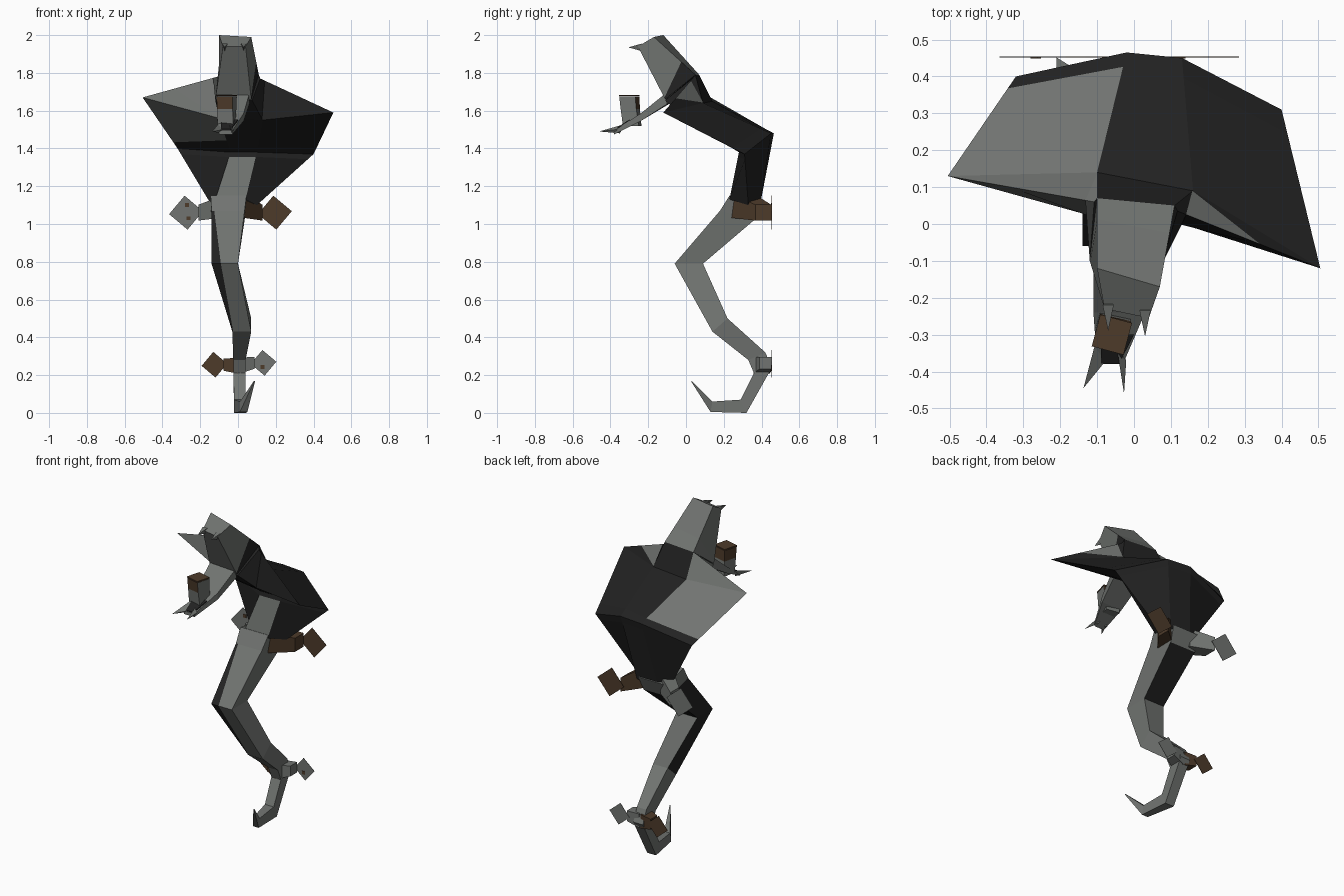
import bpy, bmesh
from math import cos, sin, radians
from mathutils import Vector

default_cube = bpy.data.objects.get("Cube")
if default_cube:
    bpy.data.objects.remove(default_cube, do_unlink=True)


def make_material(name, red, green, blue):
    material = bpy.data.materials.new(name)
    material.use_nodes = True
    colour = (red, green, blue, 1)
    material.diffuse_color = colour
    material.node_tree.nodes["Principled BSDF"].inputs["Base Color"].default_value = colour
    return material


scale_grey = make_material("scale grey", .165, .175, .165)
hood_black = make_material("hood black", .016, .016, .016)
bark_brown = make_material("bark brown", .074, .043, .023)
palette = [scale_grey, hood_black, bark_brown]
GREY, BLACK, BROWN = range(len(palette))


def finish(name, bm):
    bmesh.ops.recalc_face_normals(bm, faces=bm.faces)
    mesh = bpy.data.meshes.new(name)
    bm.to_mesh(mesh)
    bm.free()
    for material in palette:
        mesh.materials.append(material)
    item = bpy.data.objects.new(name, mesh)
    bpy.context.collection.objects.link(item)
    return item


def loft(name, rings, colour_rule):
    """Skin between rings; colour_rule(segment, side) picks the material."""
    bm = bmesh.new()
    loops = [[bm.verts.new(point) for point in ring] for ring in rings]
    count = len(rings[0])
    for segment, (low, high) in enumerate(zip(loops, loops[1:])):
        for side in range(count):
            after = (side + 1) % count
            face = bm.faces.new((low[side], low[after], high[after], high[side]))
            face.material_index = colour_rule(segment, side)
    bm.faces.new(loops[0]).material_index = colour_rule(0, 0)
    bm.faces.new(loops[-1]).material_index = colour_rule(len(rings) - 2, 0)
    return finish(name, bm)


def blend(ring, other, *amounts):
    """Ring between two others, with amounts repeated round the ring."""
    return [Vector(a).lerp(Vector(b), amounts[i % len(amounts)])
            for i, (a, b) in enumerate(zip(ring, other))]


def all_grey(segment, side):
    return GREY


def all_black(segment, side):
    return BLACK


def all_brown(segment, side):
    return BROWN


def body_ring(left, right, ridge, front, back):
    """Front edge with a ridge part of the way along, then the back edge."""
    middle = left + (right - left) * ridge
    return [(left, *front), (middle, *front), (right, *front), (right, *back), (left, *back)]


# Winding body, from the hooked tail up to the collar
body_rings = [
    body_ring(.085, .09, .1, (.03, .17), (.028, .165)),
    body_ring(.01, .05, .1, (.14, .06), (.13, .005)),
    body_ring(-.02, .04, .1, (.29, .07), (.32, 0)),
    body_ring(-.025, .04, .1, (.36, .21), (.455, .24)),
    body_ring(-.025, .04, .1, (.33, .28), (.42, .32)),
    body_ring(-.03, .07, .05, (.14, .43), (.22, .5)),
    body_ring(-.14, 0, .35, (-.06, .79), (.09, .79)),
    body_ring(-.14, .035, .08, (.18, 1.07), (.36, 1.02)),
    body_ring(-.145, .045, .08, (.23, 1.15), (.4, 1.11)),
]


def body_colour(segment, side):
    dark_flank = side in (0, 4) and segment in (5, 6)
    dark_back = side == 3 and segment == 6
    return BLACK if dark_flank or dark_back else GREY


loft("winding_body", body_rings, body_colour)

# Flared hood: belly pair, wing, spine pair, wing in each ring
hood_base = [(-.12, .23, 1.13), (.04, .23, 1.13), (.1, .33, 1.1),
             (.06, .39, 1.09), (-.08, .39, 1.09), (-.14, .33, 1.1)]
hood_bend = [(-.04, .28, 1.38), (.1, .28, 1.38), (.4, .31, 1.37),
             (.13, .45, 1.48), (-.02, .465, 1.48), (-.32, .4, 1.4)]
hood_tips = [(-.1, .02, 1.56), (.13, 0, 1.55), (.505, -.12, 1.59),
             (.16, .09, 1.64), (-.1, .14, 1.65), (-.505, .13, 1.67)]
hood_neck = [(-.12, -.1, 1.655), (.075, -.11, 1.655), (.118, .035, 1.77),
             (.11, .05, 1.79), (-.1, .07, 1.79), (-.108, .06, 1.78)]
hood_rings = [
    hood_base,
    blend(hood_base, hood_bend, .9),
    hood_bend,
    blend(hood_bend, hood_tips, .35, .15, .15, .15, .12, .12),
    hood_tips,
    blend(hood_tips, hood_neck, .02, .02, .42, .02, .02, .42),
    blend(hood_tips, hood_neck, .05, .05, .94, .05, .05, .94),
    hood_neck,
]
# Grey sides of each hood segment: belly, right wing, strip on left wing
hood_grey = [(0,), (), (), (4, 5), (4, 5), (2, 4, 5), (4, 5)]

loft("hood", hood_rings,
     lambda segment, side: GREY if side in hood_grey[segment] else BLACK)

# Upper jaw, thrown wide open, with a dark patch behind the left cheek
jaw_hinge = [(-.12, -.1, 1.66), (.07, -.11, 1.66), (.11, .05, 1.79), (-.1, .07, 1.79)]
jaw_snout = [(-.08, -.23, 1.94), (.04, -.255, 1.94), (.07, -.17, 1.99), (-.1, -.12, 2)]
loft("upper_jaw", [jaw_hinge, blend(jaw_hinge, jaw_snout, .03, .03, .34, .3), jaw_snout],
     lambda segment, side: BLACK if segment == 0 and side == 1 else GREY)

# Lower jaw with a dark inner floor
loft("lower_jaw", [
    [(-.11, -.09, 1.635), (.06, -.1, 1.635), (.06, -.11, 1.69), (-.11, -.11, 1.69)],
    [(-.11, -.24, 1.545), (.03, -.24, 1.545), (.03, -.24, 1.585), (-.11, -.24, 1.585)],
    [(-.1, -.38, 1.475), (-.03, -.38, 1.475), (-.03, -.38, 1.495), (-.1, -.38, 1.495)],
], all_grey)
loft("mouth_floor", [
    [(-.09, -.3, 1.545), (0, -.3, 1.545), (0, -.3, 1.553), (-.09, -.3, 1.553)],
    [(-.09, -.378, 1.495), (-.04, -.378, 1.495), (-.04, -.378, 1.502), (-.09, -.378, 1.502)],
], all_black)


def spike(name, base, tip):
    """Three-sided fang."""
    bm = bmesh.new()
    corners = [bm.verts.new(point) for point in base]
    point = bm.verts.new(tip)
    bm.faces.new(corners)
    for corner, after in zip(corners, corners[1:] + corners[:1]):
        bm.faces.new((corner, after, point))
    return finish(name, bm)


# Fangs of both jaws
for side_name, x, tip_x, reach in (("right", -.09, -.137, -.445), ("left", -.035, -.027, -.46)):
    spike(side_name + "_lower_fang",
          [(x - .014, -.32, 1.53), (x + .014, -.37, 1.5), (x, -.35, 1.48)],
          (tip_x, reach, 1.49))
for side_name, x, y in (("right", -.07, -.22), ("left", .03, -.235)):
    spike(side_name + "_upper_fang",
          [(x - .015, y, 1.955), (x + .015, y, 1.955), (x, y + .02, 1.91)],
          (x, y - .07, 1.935))


def square(centre, across, along, half, turn):
    """Four corners of a square spanned by two directions."""
    centre, across, along = Vector(centre), Vector(across), Vector(along)
    angles = [radians(turn + quarter * 90) for quarter in range(4)]
    return [centre + half * (cos(a) * across + sin(a) * along) for a in angles]


SIDEWAYS, DEPTH, UP = (1, 0, 0), (0, 1, 0), (0, 0, 1)


# Side stubs, each joining the inner corner of a thin diamond plate
def stub(name, root, plate, root_half, plate_half, rule):
    x, y, z = plate
    inward = -1 if x > 0 else 1
    wrist = (x + inward * plate_half * .72, y - plate_half * .48, z)
    loft(name, [square(root, DEPTH, UP, root_half, 45),
                square(wrist, DEPTH, UP, plate_half * .66, 45)], rule)
    loft(name + "_plate", [square((x, y - .001, z), SIDEWAYS, UP, plate_half, 5),
                           square((x, y + .001, z), SIDEWAYS, UP, plate_half, 5)], rule)


stub("upper_right_stub", (-.09, .32, 1.09), (-.275, .453, 1.06), .08, .09, all_grey)
stub("upper_left_stub", (.03, .3, 1.095), (.195, .453, 1.06), .088, .09, all_brown)
stub("lower_right_stub", (0, .4, .25), (-.125, .453, .255), .06, .068, all_brown)
stub("lower_left_stub", (.01, .4, .25), (.135, .453, .265), .06, .068, all_grey)

# Brown spots on the grey plates
for index, (x, z) in enumerate([(-.27, 1.1), (-.262, 1.03), (.13, .243)]):
    loft("plate_spot_%d" % index, [square((x, .449, z), SIDEWAYS, UP, .014, 45),
                                   square((x, .452, z), SIDEWAYS, UP, .014, 45)], all_brown)

# Upright stub in the mouth: grey stem, brown head and cap
loft("mouth_stub", [
    square((-.06, -.285, 1.52), SIDEWAYS, DEPTH, .06, 35),
    square((-.06, -.295, 1.61), SIDEWAYS, DEPTH, .06, 32),
    square((-.06, -.3, 1.675), SIDEWAYS, DEPTH, .062, 30),
], lambda segment, side: BROWN if segment == 1 and side < 3 else GREY)
loft("mouth_stub_cap", [
    square((-.06, -.3, 1.677), SIDEWAYS, DEPTH, .063, 30),
    square((-.06, -.3, 1.684), SIDEWAYS, DEPTH, .063, 30),
], all_brown)
